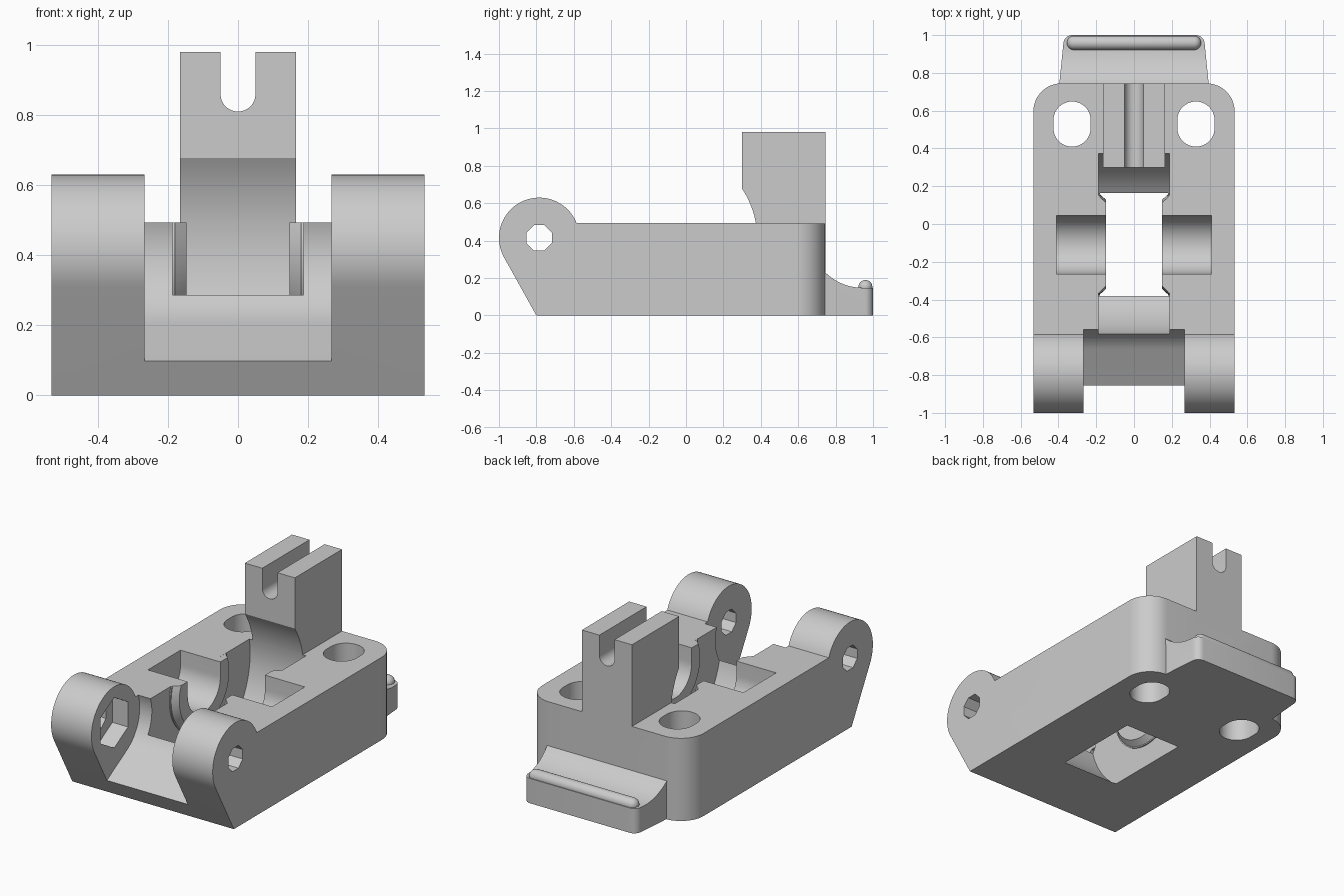
import bpy, bmesh
from math import sin, cos, pi, radians
from mathutils import Matrix, Vector

old = bpy.data.objects.get("Cube")
if old:
    bpy.data.objects.remove(old, do_unlink=True)

grey = bpy.data.materials.new("light grey")
grey.use_nodes = True
grey.diffuse_color = (0.6, 0.6, 0.6, 1)
grey.node_tree.nodes["Principled BSDF"].inputs["Base Color"].default_value = (0.6, 0.6, 0.6, 1)

HINGE = (-0.785, 0.415)
WHEEL = (-0.108, 0.407)
TOP = 0.493


def arc(center, r, a0, a1, n=24):
    """Points on an arc, angles in degrees."""
    angles = [radians(a0 + (a1 - a0) * i / n) for i in range(n + 1)]
    return [(center[0] + r * cos(a), center[1] + r * sin(a)) for a in angles]


def ngon(center, r, sides, start=0):
    return arc(center, r, start, start + 360, sides)[:-1]


def place(axis, p, d):
    """Put a 2D profile point at depth d along an axis."""
    return {"x": (d, p[0], p[1]), "y": (p[0], d, p[1]), "z": (p[0], p[1], d)}[axis]


def finish(name, bm):
    bmesh.ops.recalc_face_normals(bm, faces=bm.faces)
    mesh = bpy.data.meshes.new(name)
    bm.to_mesh(mesh)
    bm.free()
    mesh.materials.append(grey)
    ob = bpy.data.objects.new(name, mesh)
    bpy.context.collection.objects.link(ob)
    return ob


def loft(axis, prof_a, a, prof_b, b):
    bm = bmesh.new()
    va = [bm.verts.new(place(axis, p, a)) for p in prof_a]
    vb = [bm.verts.new(place(axis, p, b)) for p in prof_b]
    bm.faces.new(va)
    bm.faces.new(vb)
    for i in range(len(va)):
        j = (i + 1) % len(va)
        bm.faces.new((va[i], va[j], vb[j], vb[i]))
    return bm


def prism(name, axis, profile, a, b):
    return finish(name, loft(axis, profile, a, profile, b))


def round_corners(bm, y, radius, segments):
    """Bevel the upright edges lying at depth y."""
    edges = [e for e in bm.edges if all(abs(v.co.y - y) < 1e-4 for v in e.verts)
             and abs(e.verts[0].co.x - e.verts[1].co.x) < 1e-4]
    bmesh.ops.bevel(bm, geom=edges, offset=radius, segments=segments,
                    profile=0.5, affect='EDGES')


def boolean(target, tool, operation):
    bpy.context.view_layer.objects.active = target
    mod = target.modifiers.new(operation.title(), 'BOOLEAN')
    mod.operation = operation
    mod.solver = 'EXACT'
    mod.object = tool
    bpy.ops.object.modifier_apply(modifier=mod.name)
    bpy.data.objects.remove(tool, do_unlink=True)


def smooth(ob):
    bpy.ops.object.select_all(action='DESELECT')
    ob.select_set(True)
    bpy.context.view_layer.objects.active = ob
    bpy.ops.object.shade_smooth_by_angle(angle=radians(25))


# Body with hinge arms at the front and rounded rear corners
outline = [(-0.8, 0), (0.745, 0), (0.745, TOP)] + arc(HINGE, 0.215, 21.3, 210, 40)
bm = loft("x", outline, -0.533, outline, 0.533)
round_corners(bm, 0.745, 0.15, 12)
body = finish("body", bm)

# Slotted rear post
slot = arc((0, 0.86), 0.05, 0, -180, 16)
post = [(-0.165, 0.45), (0.165, 0.45), (0.165, 0.98), (0.05, 0.98)] + slot \
    + [(-0.05, 0.98), (-0.165, 0.98)]
boolean(body, prism("rear_post", "y", post, 0.3, 0.745), 'UNION')

# Gap between the hinge arms, with a sloping floor
gap = [(-1.2, -0.103)] + arc(HINGE, 0.24, -60, 19) + [(-0.558, 1), (-1.2, 1)]
boolean(body, prism("hinge_gap", "x", gap, -0.267, 0.267), 'DIFFERENCE')

# Round wheel cavity, open through the floor
boolean(body, prism("wheel_cavity", "x", ngon(WHEEL, 0.4895, 96), -0.187, 0.187),
        'DIFFERENCE')

# Chamfered bosses either side of the wheel
for side in (-1, 1):
    wide = arc(WHEEL, 0.272, 161.6, 378.4, 40)
    narrow = arc(WHEEL, 0.235, 158.5, 381.5, 40)
    boss = finish("axle_boss", loft("x", wide, side * 0.188, narrow, side * 0.147))
    boolean(body, boss, 'UNION')
    base = prism("axle_boss_base", "x", wide, side * 0.18, side * 0.21)
    boolean(body, base, 'UNION')

# Open axle trough
trough = arc((-0.11, WHEEL[1]), 0.154, 180, 360, 32) + [(0.044, 0.7), (-0.264, 0.7)]
boolean(body, prism("axle_trough", "x", trough, -0.41, 0.41), 'DIFFERENCE')

# Oval mounting holes
for side in (-1, 1):
    x = side * 0.328
    oval = arc((x, 0.55), 0.0985, 0, 180) + arc((x, 0.508), 0.0985, 180, 360)
    boolean(body, prism("mounting_hole", "z", oval, -0.2, 0.8), 'DIFFERENCE')

# Hinge pin hole, and nut recess in one arm
boolean(body, prism("pin_hole", "x", ngon(HINGE, 0.0735, 8, 22.5), -0.8, 0.8), 'DIFFERENCE')
boolean(body, prism("nut_recess", "x", ngon(HINGE, 0.15, 6, 30), -0.37, -0.2), 'DIFFERENCE')
smooth(body)

# Rear foot with a hollow top and slight taper
foot_side = [(0.7, 0), (1, 0), (1, 0.148)] + arc((0.945, 0.433), 0.285, -90, -134.6) \
    + [(0.7, 0.23)]
bm = loft("x", foot_side, -1, foot_side, 1)
for v in bm.verts:
    v.co.x *= 0.395 - 0.1 * max(0, v.co.y - 0.745)
round_corners(bm, 1, 0.04, 6)
foot = finish("rear_foot", bm)
smooth(foot)

# Round-ended bead along the foot
bm = bmesh.new()
bmesh.ops.create_uvsphere(bm, u_segments=24, v_segments=11, radius=0.038,
                          matrix=Matrix.Rotation(pi / 2, 4, 'Y'))
for v in bm.verts:
    v.co += Vector((0.317 if v.co.x > 0 else -0.317, 0.959, 0.152))
bead = finish("foot_bead", bm)
smooth(bead)
